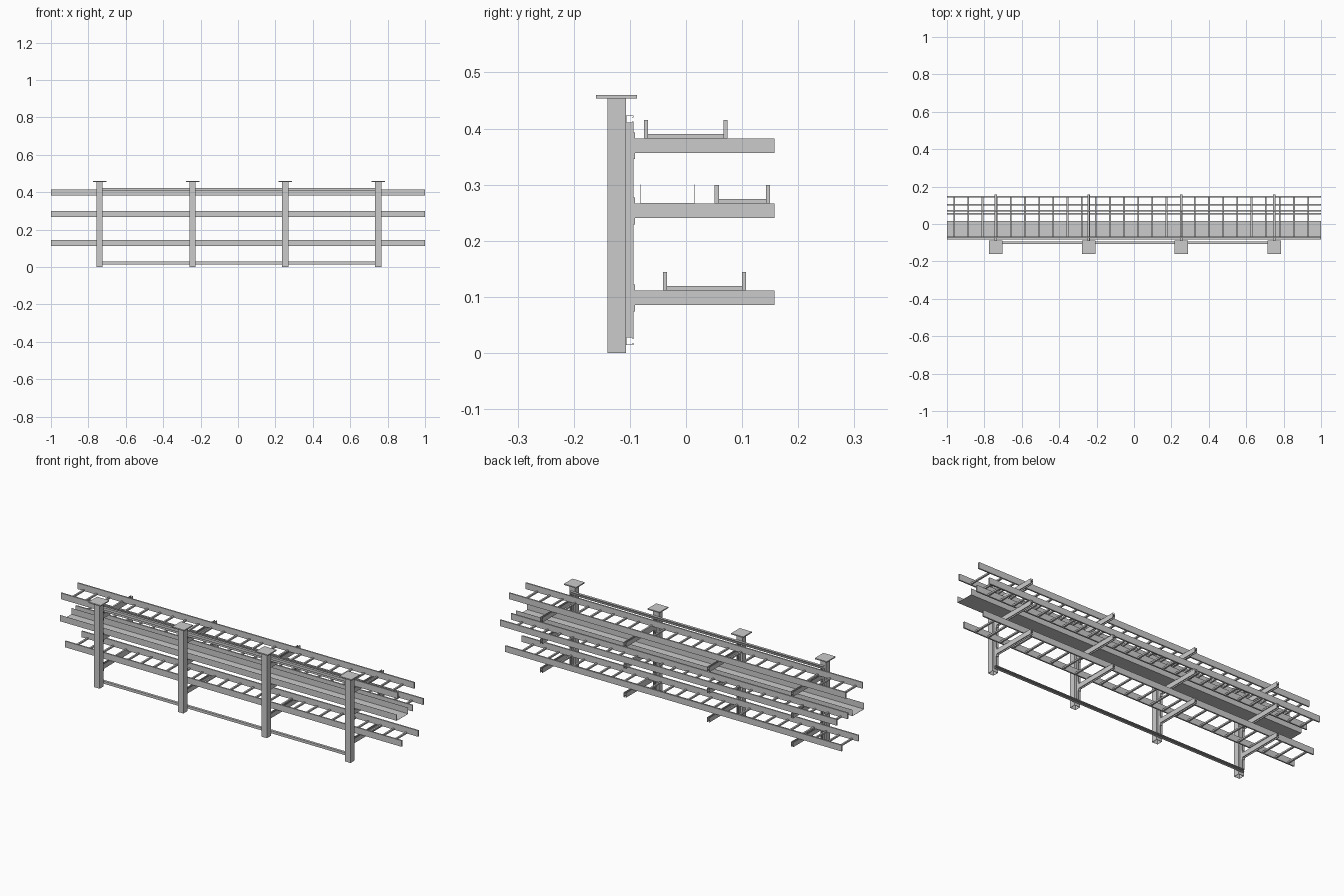
import bpy, bmesh
from mathutils import Vector

if "Cube" in bpy.data.objects:
    bpy.data.objects.remove(bpy.data.objects["Cube"])

X, Y, Z = Vector((1, 0, 0)), Vector((0, 1, 0)), Vector((0, 0, 1))


def prism(name, pts, origin, u, v, sweep):
    """Extrude a closed 2D profile (along u, v) by the sweep vector."""
    bm = bmesh.new()
    o = Vector(origin)
    face = bm.faces.new([bm.verts.new(o + u * a + v * b) for a, b in pts])
    ext = bmesh.ops.extrude_face_region(bm, geom=[face])
    moved = [g for g in ext["geom"] if isinstance(g, bmesh.types.BMVert)]
    bmesh.ops.translate(bm, verts=moved, vec=sweep)
    bmesh.ops.recalc_face_normals(bm, faces=bm.faces)
    me = bpy.data.meshes.new(name)
    bm.to_mesh(me)
    bm.free()
    ob = bpy.data.objects.new(name, me)
    bpy.context.collection.objects.link(ob)
    return ob


def box(name, x0, x1, y0, y1, z0, z1):
    return prism(name, [(x0, y0), (x1, y0), (x1, y1), (x0, y1)],
                 (0, 0, z0), X, Y, Z * (z1 - z0))


def strut_profile(w, h, t=0.001, lip=0.0033):
    """Lipped channel, opening towards +v, back at v = 0."""
    a = w / 2
    right = [(a, 0), (a, h), (a - lip, h), (a - lip, h - 2.5 * t),
             (a - lip + t, h - 2.5 * t), (a - lip + t, h - t), (a - t, h - t), (a - t, t)]
    return right + [(-p, q) for p, q in reversed(right)]


POSTS = [-0.74, -0.243, 0.253, 0.75]
ARMS = [0.0985, 0.2535, 0.3695]
S = 0.0137

for i, x in enumerate(POSTS):
    # square tube post with a cap plate
    h, w = 0.0165, 0.0145
    post = box(f"post_{i}", x - h, x + h, -0.14, -0.107, 0, 0.455)
    bm = bmesh.new()
    bm.from_mesh(post.data)
    ends = [f for f in bm.faces if f.calc_center_median().z < 1e-4]
    bmesh.ops.inset_region(bm, faces=ends, thickness=h - w)
    inner = [f for f in bm.faces if f.normal.z < -0.9 and
             all(abs(v.co.x - x) < h - 1e-4 for v in f.verts)]
    ext = bmesh.ops.extrude_discrete_faces(bm, faces=inner)
    bmesh.ops.translate(bm, verts=list(ext["faces"][0].verts), vec=(0, 0, 0.454))
    bm.to_mesh(post.data)
    bm.free()
    box(f"post_cap_{i}", x - 0.036, x + 0.036, -0.16, -0.087, 0.454, 0.46)
    # vertical channel on the back of the post
    prism(f"vertical_channel_{i}", strut_profile(S, S), (x, -0.107, 0.028), X, Y, Z * 0.382)
    for j, z in enumerate(ARMS):
        # arm made of two back-to-back channels on a mounting plate
        box(f"arm_plate_{i}_{j}", x - S / 2, x + S / 2, -0.0935, -0.0905, z - 0.024, z + 0.024)
        for side, d in (("upper", 1), ("lower", -1)):
            prism(f"arm_{side}_{i}_{j}", strut_profile(S, 0.0127),
                  (x, -0.0915, z), X, Z * d, Y * 0.249)

# long channels tying the posts together
for name, z in (("bottom_tie", 0.0215), ("top_tie", 0.4165)):
    prism(name, strut_profile(S, S), (-0.747, -0.107, z), Z, Y, X * 1.504)


def ladder(name, y0, y1, z):
    t = 0.0075
    box(name + "_front_rail", -1, 1, y0, y0 + t, z, z + 0.033)
    box(name + "_back_rail", -1, 1, y1 - t, y1, z, z + 0.033)
    # evenly spaced rungs
    rung = box(name + "_rungs", -0.966, -0.957, y0 + t, y1 - t, z, z + 0.008)
    arr = rung.modifiers.new("repeat", 'ARRAY')
    arr.count = 26
    arr.use_relative_offset = False
    arr.use_constant_offset = True
    arr.constant_offset_displace = (0.0757, 0, 0)


ladder("top_ladder", -0.075, 0.074, 0.3825)
ladder("middle_ladder", 0.051, 0.15, 0.2665)
ladder("bottom_ladder", -0.041, 0.107, 0.1115)

# solid-bottomed tray
a, b, t, hh = -0.082, 0.016, 0.0007, 0.0335
prism("solid_tray", [(a, 0), (b, 0), (b, hh), (b - t, hh), (b - t, t),
                     (a + t, t), (a + t, hh), (a, hh)],
      (-1, 0, 0.2665), Y, Z, X * 2)
